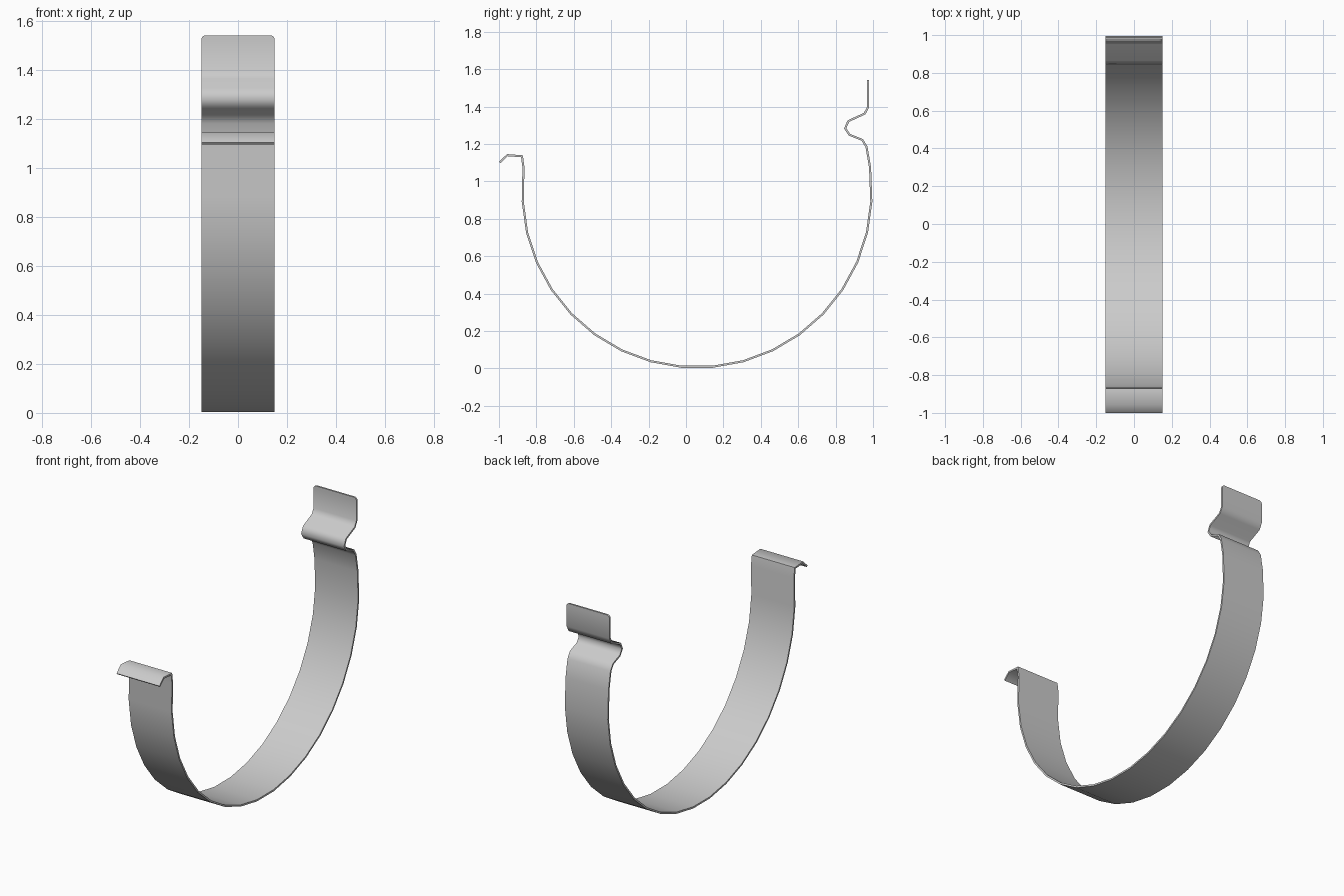
import bpy, bmesh, math

if "Cube" in bpy.data.objects:
    bpy.data.objects.remove(bpy.data.objects["Cube"])

HALF_W = 0.15      # half width of the strap
THICK = 0.011      # sheet thickness
R, CY, CZ = 0.933, 0.059, 0.938
STEP = math.radians(10.25)

# Side profile (y, z): front lip, round cradle, rear clip bend and tab
lip = [(-0.996, 1.101), (-0.955, 1.14), (-0.877, 1.134), (-0.869, 1.075)]
cradle = [(CY + R * math.sin((i - 8.5) * STEP), CZ - R * math.cos((i - 8.5) * STEP))
          for i in range(18)]
clip = [(0.984, 1.075), (0.965, 1.185), (0.942, 1.222), (0.874, 1.249),
        (0.851, 1.283), (0.868, 1.322), (0.955, 1.362), (0.974, 1.398)]
rows = [(y, z, HALF_W) for y, z in lip + cradle + clip]

# Tab end with rounded corners
TOP, CORNER = 1.543, 0.018
for k in range(5):
    a = math.radians(22.5 * k)
    rows.append((0.974, TOP - CORNER + CORNER * math.sin(a),
                 HALF_W - CORNER + CORNER * math.cos(a)))

# Sheet strip swept across x
bm = bmesh.new()
pairs = [(bm.verts.new((-w, y, z)), bm.verts.new((w, y, z))) for y, z, w in rows]
for (a, b), (c, d) in zip(pairs, pairs[1:]):
    bm.faces.new((a, b, d, c))
bmesh.ops.recalc_face_normals(bm, faces=bm.faces)
mesh = bpy.data.meshes.new("gutter_bracket")
bm.to_mesh(mesh)
bm.free()
bracket = bpy.data.objects.new("gutter_bracket", mesh)
bpy.context.collection.objects.link(bracket)
bpy.context.view_layer.objects.active = bracket
bracket.select_set(True)

# Sheet thickness, centred on the profile
solid = bracket.modifiers.new("thickness", 'SOLIDIFY')
solid.thickness = THICK
solid.offset = 0
solid.use_even_offset = True
bpy.ops.object.modifier_apply(modifier=solid.name)
bpy.ops.object.shade_smooth_by_angle(angle=math.radians(60))
